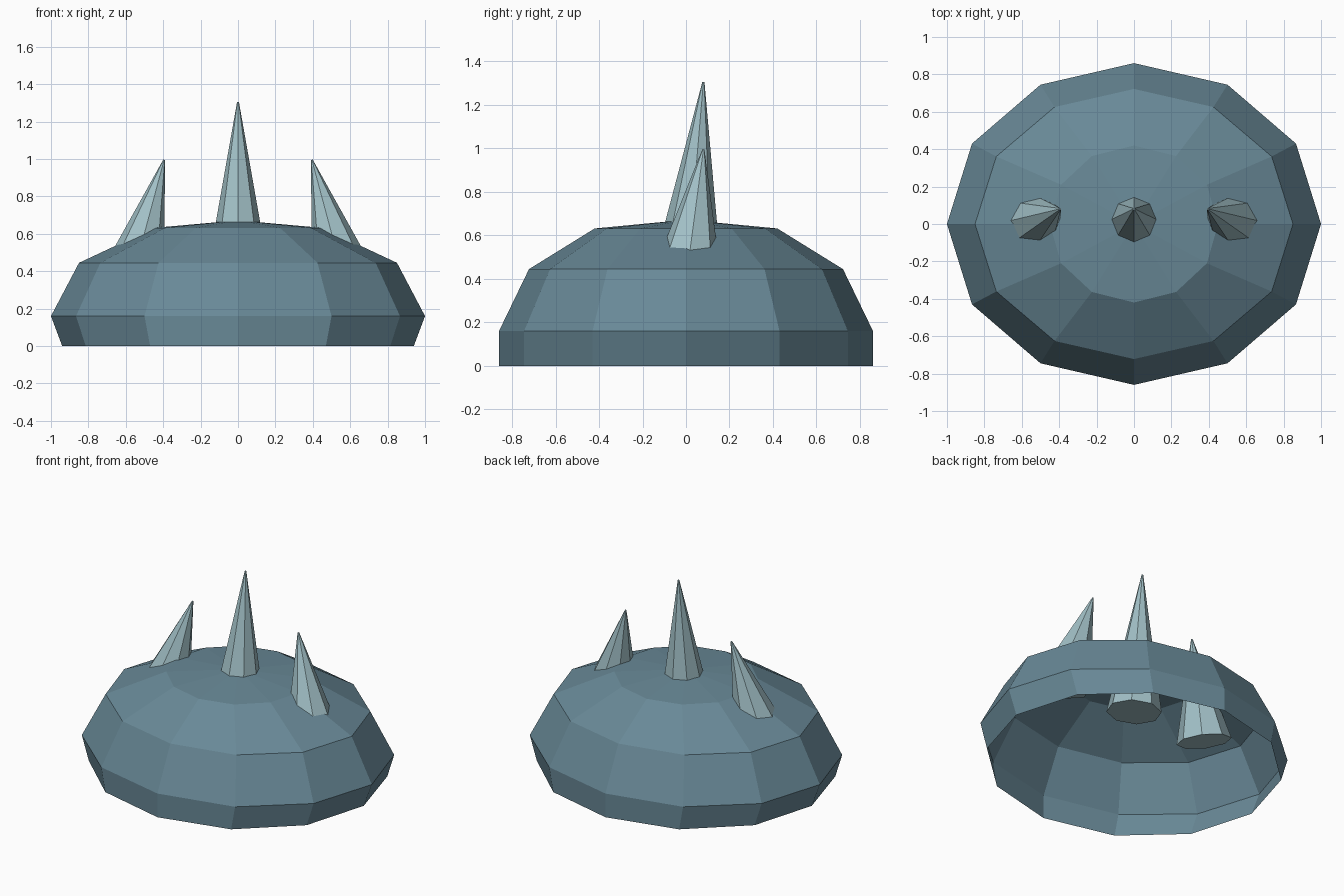
import bpy, bmesh, math
from mathutils import Vector

if "Cube" in bpy.data.objects:
    bpy.data.objects.remove(bpy.data.objects["Cube"])

def material(name, rgb):
    m = bpy.data.materials.new(name)
    m.diffuse_color = (*rgb, 1)
    m.use_nodes = True
    m.node_tree.nodes["Principled BSDF"].inputs["Base Color"].default_value = m.diffuse_color
    return m

shell_mat = material("shell_blue_grey", (0.14, 0.25, 0.31))
spike_mat = material("spike_pale", (0.36, 0.53, 0.57))

def finish(bm, name, mat):
    bmesh.ops.recalc_face_normals(bm, faces=bm.faces)
    me = bpy.data.meshes.new(name)
    bm.to_mesh(me)
    bm.free()
    me.materials.append(mat)
    ob = bpy.data.objects.new(name, me)
    bpy.context.collection.objects.link(ob)
    return ob

# Dome shell: twelve-sided elliptical rings (x radius, y radius, z), open below
SIDES = 12
rings = [(0.94, 0.86, 0.0), (1.0, 0.86, 0.16), (0.85, 0.722, 0.445), (0.45, 0.42, 0.632)]
bm = bmesh.new()
loops = []
for rx, ry, z in rings:
    angles = [2 * math.pi * i / SIDES for i in range(SIDES)]
    loops.append([bm.verts.new((rx * math.cos(a), ry * math.sin(a), z)) for a in angles])
for low, high in zip(loops, loops[1:]):
    for i in range(SIDES):
        j = (i + 1) % SIDES
        bm.faces.new((low[i], low[j], high[j], high[i]))
apex = bm.verts.new((0, 0, 0.672))
for i in range(SIDES):
    bm.faces.new((loops[-1][i], loops[-1][(i + 1) % SIDES], apex))
finish(bm, "dome_shell", shell_mat)

# Spikes: eight-sided cones leaning back, bases sunk inside the shell
def spike(name, base, tip):
    base, tip = Vector(base), Vector(tip)
    axis = tip - base
    bm = bmesh.new()
    bmesh.ops.create_cone(bm, cap_ends=True, segments=8, radius1=0.17,
                          radius2=0.005, depth=axis.length)
    ob = finish(bm, name, spike_mat)
    ob.rotation_mode = 'QUATERNION'
    ob.rotation_quaternion = Vector((0, 0, 1)).rotation_difference(axis)
    ob.location = (base + tip) / 2

spike("centre_spike", (0, 0, 0.37), (0, 0.08, 1.305))
for side, s in (("left", -1), ("right", 1)):
    spike(side + "_spike", (s * 0.56, 0, 0.37), (s * 0.395, 0.08, 0.995))
